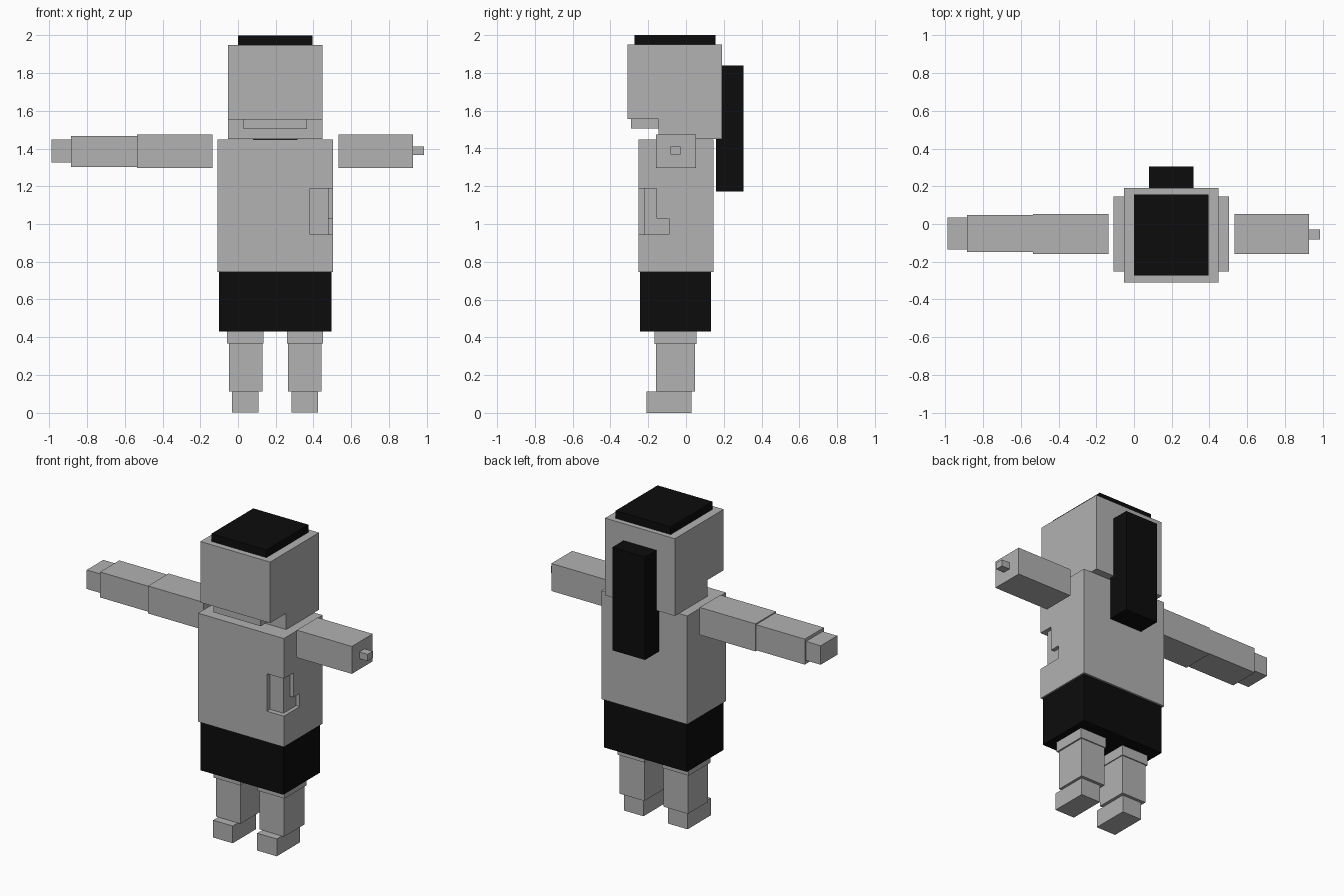
import bpy
import bmesh
from mathutils import Vector

default = bpy.data.objects.get("Cube")
if default:
    bpy.data.objects.remove(default, do_unlink=True)


def flat_material(name, value):
    mat = bpy.data.materials.new(name)
    mat.use_nodes = True
    colour = (value, value, value, 1)
    mat.diffuse_color = colour
    mat.node_tree.nodes["Principled BSDF"].inputs["Base Color"].default_value = colour
    return mat


grey = flat_material("light grey", 0.445)
black = flat_material("black", 0.0037)


def add_object(name, bm, mat):
    bmesh.ops.recalc_face_normals(bm, faces=bm.faces)
    mesh = bpy.data.meshes.new(name)
    bm.to_mesh(mesh)
    bm.free()
    mesh.materials.append(mat)
    obj = bpy.data.objects.new(name, mesh)
    bpy.context.scene.collection.objects.link(obj)
    return obj


def box(name, xs, ys, zs, mat=grey):
    """Box given by its extent along each axis."""
    bm = bmesh.new()
    bmesh.ops.create_cube(bm, size=1)
    low, high = (Vector(c) for c in zip(xs, ys, zs))
    size = high - low
    for v in bm.verts:
        v.co = Vector(l + (c + 0.5) * s for l, c, s in zip(low, v.co, size))
    return add_object(name, bm, mat)


def side_profile(name, outline, x0, x1, mat=grey):
    """Extrude a (y, z) outline across x."""
    bm = bmesh.new()
    face = bm.faces.new([bm.verts.new((x0, y, z)) for y, z in outline])
    new = bmesh.ops.extrude_face_region(bm, geom=[face])["geom"]
    verts = [g for g in new if isinstance(g, bmesh.types.BMVert)]
    bmesh.ops.translate(bm, verts=verts, vec=(x1 - x0, 0, 0))
    return add_object(name, bm, mat)


def carve(target, cutter):
    mod = target.modifiers.new("carve", "BOOLEAN")
    mod.operation = "DIFFERENCE"
    mod.solver = "EXACT"
    mod.object = cutter
    bpy.context.view_layer.objects.active = target
    bpy.ops.object.modifier_apply(modifier=mod.name)
    bpy.data.objects.remove(cutter, do_unlink=True)


# Head with a recessed mouth, and the teeth below the upper lip
side_profile("head", [(-0.31, 1.95), (-0.31, 1.555), (-0.145, 1.555),
                      (-0.145, 1.45), (0.19, 1.45), (0.19, 1.95)], -0.053, 0.447)
box("teeth", (0.028, 0.366), (-0.29, -0.145), (1.505, 1.556))

# Hair
box("hair_top", (0, 0.394), (-0.272, 0.157), (1.94, 2), black)
box("hair_tail", (0.08, 0.315), (0.16, 0.305), (1.173, 1.84), black)

# Torso with a shallow wound wrapped around the left front corner
torso = box("torso", (-0.11, 0.505), (-0.252, 0.145), (0.745, 1.448))
carve(torso, box("wound_front", (0.383, 0.6), (-0.4, -0.22), (0.945, 1.188)))
carve(torso, side_profile("wound_side", [(-0.4, 0.945), (-0.09, 0.945), (-0.09, 1.03),
                                         (-0.155, 1.03), (-0.155, 1.188), (-0.4, 1.188)],
                          0.48, 0.6))

# Shorts
box("shorts", (-0.1, 0.495), (-0.243, 0.133), (0.43, 0.747), black)

# Legs, mirrored about the middle of the body
middle = 0.197
for side, sign in (("right", -1), ("left", 1)):
    def leg_part(name, inner, outer, ys, zs):
        xs = sorted((middle + sign * inner, middle + sign * outer))
        box(f"{side}_{name}", xs, ys, zs)

    leg_part("thigh", 0.062, 0.255, (-0.168, 0.055), (0.365, 0.435))
    leg_part("shin", 0.068, 0.245, (-0.158, 0.048), (0.112, 0.365))
    leg_part("foot", 0.088, 0.228, (-0.21, 0.028), (0, 0.112))

# Whole right arm
box("right_upper_arm", (-0.535, -0.135), (-0.158, 0.053), (1.297, 1.475))
box("right_forearm", (-0.885, -0.535), (-0.148, 0.048), (1.303, 1.468))
box("right_hand", (-0.99, -0.885), (-0.135, 0.035), (1.325, 1.448))

# Left arm stump with a bone stub
box("left_upper_arm", (0.533, 0.928), (-0.16, 0.053), (1.297, 1.475))
box("left_bone", (0.928, 0.987), (-0.083, -0.03), (1.367, 1.41))
